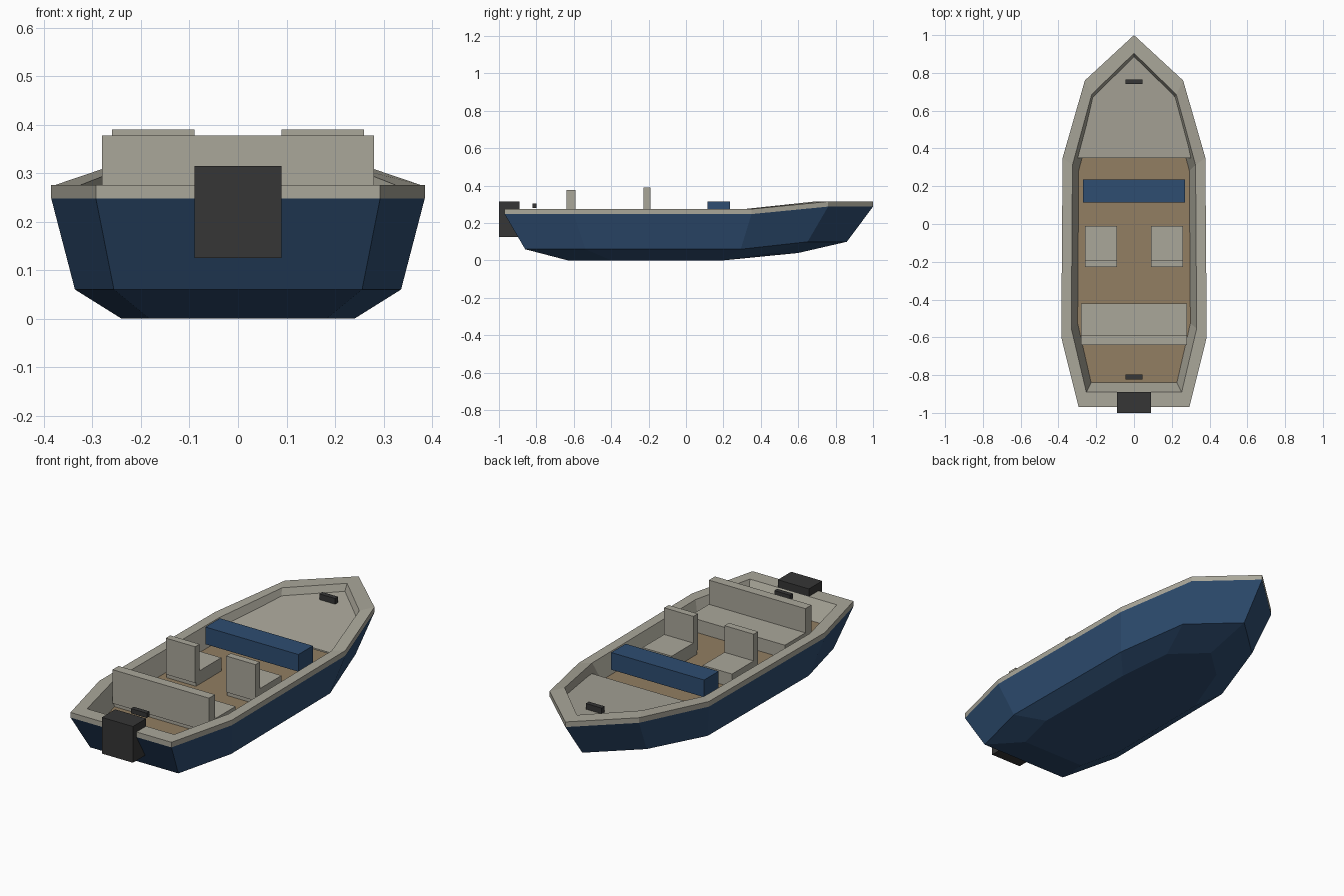
import bpy
import bmesh

cube = bpy.data.objects.get("Cube")
if cube:
    bpy.data.objects.remove(cube, do_unlink=True)


def material(name, rgb):
    linear = [((c / 255 + 0.055) / 1.055) ** 2.4 for c in rgb] + [1.0]
    mat = bpy.data.materials.new(name)
    mat.use_nodes = True
    mat.diffuse_color = linear
    mat.node_tree.nodes["Principled BSDF"].inputs["Base Color"].default_value = linear
    return mat


BLUE = material("navy_blue", (46, 77, 113))
BEIGE = material("warm_beige", (170, 167, 154))
TAN = material("tan_floor", (146, 126, 98))
BLACK = material("charcoal", (54, 54, 54))


def finish(name, bm, mats):
    bmesh.ops.recalc_face_normals(bm, faces=bm.faces)
    mesh = bpy.data.meshes.new(name)
    bm.to_mesh(mesh)
    bm.free()
    for mat in mats:
        mesh.materials.append(mat)
    obj = bpy.data.objects.new(name, mesh)
    bpy.context.collection.objects.link(obj)
    return obj


def box(name, x, y, z, mat):
    """Box from (min, max) ranges on each axis."""
    bm = bmesh.new()
    bmesh.ops.create_cube(bm, size=1)
    for v in bm.verts:
        v.co = [r[0] + (c + 0.5) * (r[1] - r[0]) for c, r in zip(v.co, (x, y, z))]
    return finish(name, bm, [mat])


# Half outline of the gunwale, stern to bow: half width, y, rise of the sheer
HALF = [(0.293, -0.97, 0), (0.385, -0.60, 0), (0.378, 0.35, 0),
        (0.26, 0.76, 0.04), (0, 1.0, 0.04)]
OUTLINE = HALF + [(-x, y, r) for x, y, r in reversed(HALF[:-1])]


def ring(bm, sx, sy, shift, z, rise=1.0):
    """Scaled copy of the outline at height z."""
    return [bm.verts.new((x * sx, 0.015 + (y - 0.015) * sy + shift, z + r * rise))
            for x, y, r in OUTLINE]


# Hull: bottom, chine, rim and inner walls lofted ring by ring
bm = bmesh.new()
rings = [
    ring(bm, 0.624, 0.624, -0.03, 0.0),
    ring(bm, 0.873, 0.873, -0.015, 0.06),
    ring(bm, 1, 1, 0, 0.248),
    ring(bm, 1, 1, 0, 0.275),
    ring(bm, 0.862, 0.911, -0.008, 0.275),
    ring(bm, 0.775, 0.85, -0.018, 0.18, 0),
]
n = len(OUTLINE)
for level, (low, high) in enumerate(zip(rings, rings[1:])):
    for i in range(n):
        j = (i + 1) % n
        face = bm.faces.new((low[i], low[j], high[j], high[i]))
        face.material_index = 0 if level < 2 else 1
bm.faces.new(rings[0]).material_index = 0
bm.faces.new(rings[-1]).material_index = 2
finish("hull", bm, [BLUE, BEIGE, TAN])

# Bow deck: thin slab just below the rim
bm = bmesh.new()
deck = [(0.315, 0.35, 0.24), (0.222, 0.68, 0.28), (0, 0.9, 0.28)]
deck += [(-x, y, z) for x, y, z in reversed(deck[:-1])]
top = [bm.verts.new(p) for p in deck]
bottom = [bm.verts.new((x, y, z - 0.008)) for x, y, z in deck]
bm.faces.new(top)
bm.faces.new(bottom[::-1])
for i in range(len(deck)):
    j = (i + 1) % len(deck)
    bm.faces.new((top[i], bottom[i], bottom[j], top[j]))
finish("bow_deck", bm, [BEIGE])

# Console across the cockpit
box("console", (-0.27, 0.27), (0.115, 0.235), (0.225, 0.315), BLUE)

# Pair of front seats
for side, x in (("left", (0.09, 0.26)), ("right", (-0.26, -0.09))):
    box(side + "_seat_base", x, (-0.22, -0.01), (0.18, 0.25), BEIGE)
    box(side + "_seat_back", x, (-0.227, -0.19), (0.2, 0.39), BEIGE)

# Rear bench
box("bench_base", (-0.28, 0.28), (-0.63, -0.42), (0.18, 0.25), BEIGE)
box("bench_back", (-0.28, 0.28), (-0.64, -0.59), (0.2, 0.377), BEIGE)

# Outboard motor and cleats
box("outboard_motor", (-0.09, 0.09), (-1.0, -0.89), (0.125, 0.315), BLACK)
box("bow_cleat", (-0.046, 0.046), (0.74, 0.765), (0.28, 0.31), BLACK)
box("stern_cleat", (-0.046, 0.046), (-0.822, -0.798), (0.28, 0.305), BLACK)
